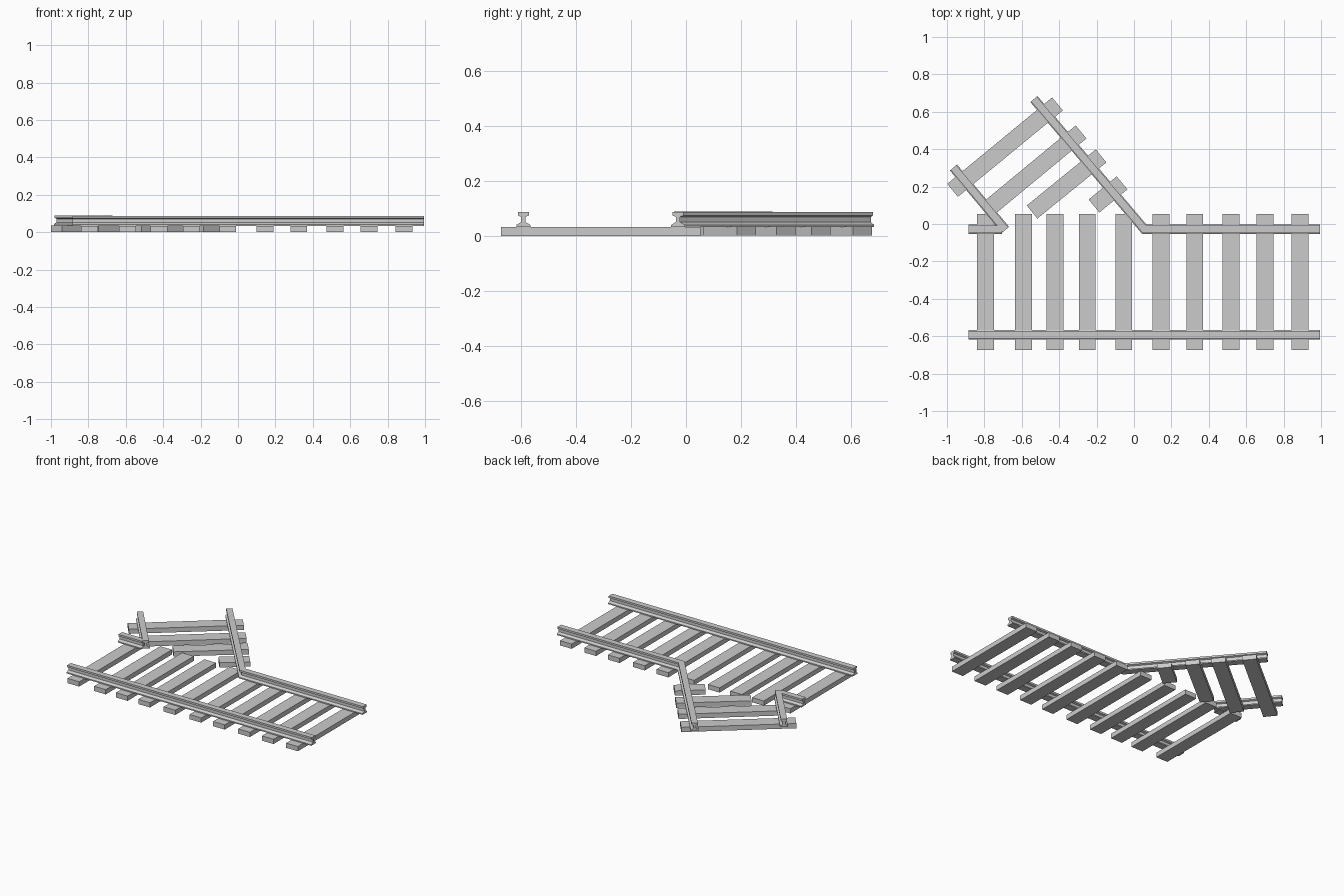
import bpy
import bmesh
from mathutils import Vector

if "Cube" in bpy.data.objects:
    bpy.data.objects.remove(bpy.data.objects["Cube"], do_unlink=True)

grey = bpy.data.materials.new("plain grey")
grey.use_nodes = True
grey.diffuse_color = (0.6, 0.6, 0.6, 1)
grey.node_tree.nodes["Principled BSDF"].inputs["Base Color"].default_value = (0.6, 0.6, 0.6, 1)

# I-shaped rail section: one half as (offset, height), mirrored for the other
HALF = [(0.025, 0.033), (0.025, 0.041), (0.008, 0.051),
        (0.008, 0.070), (0.020, 0.075), (0.020, 0.088)]
SECTION = HALF + [(-x, z) for x, z in reversed(HALF)]


def finish(name, bm):
    bmesh.ops.recalc_face_normals(bm, faces=bm.faces)
    mesh = bpy.data.meshes.new(name)
    bm.to_mesh(mesh)
    bm.free()
    mesh.materials.append(grey)
    obj = bpy.data.objects.new(name, mesh)
    bpy.context.collection.objects.link(obj)
    return obj


def sweep(name, path, section, lift=0.0):
    """Sweep a closed section along a flat path with mitred corners."""
    pts = [Vector(p) for p in path]
    dirs = [(b - a).normalized() for a, b in zip(pts, pts[1:])]
    bm = bmesh.new()
    rings = []
    for i, p in enumerate(pts):
        before, after = dirs[max(i - 1, 0)], dirs[min(i, len(dirs) - 1)]
        mid = (before + after).normalized()
        side = Vector((-mid.y, mid.x)) / mid.dot(after)
        rings.append([bm.verts.new((p.x + side.x * x, p.y + side.y * x, z + lift))
                      for x, z in section])
    n = len(section)
    for a, b in zip(rings, rings[1:]):
        for k in range(n):
            m = (k + 1) % n
            bm.faces.new((a[k], a[m], b[m], b[k]))
    bm.faces.new(rings[0])
    bm.faces.new(rings[-1])
    return finish(name, bm)


# Rails: straight outer rail, bent inner rail, short stub and short branch rail
sweep("outer_rail", [(-0.885, -0.592), (0.995, -0.592)], SECTION)
sweep("bent_inner_rail", [(0.995, -0.029), (0.056, -0.029), (-0.535, 0.668)], SECTION)
sweep("inner_rail_stub", [(-0.885, -0.029), (-0.705, -0.029)], SECTION)
sweep("branch_rail", [(-0.687, -0.031), (-0.965, 0.302)], SECTION, 0.002)

# Sleepers under the straight track
PLANK = [(0.045, 0.0), (0.045, 0.033), (-0.045, 0.033), (-0.045, 0.0)]
for i, x in enumerate([-0.794, -0.59, -0.422, -0.25, -0.055,
                       0.144, 0.325, 0.518, 0.70, 0.887]):
    sweep(f"straight_sleeper_{i + 1}", [(x, -0.674), (x, 0.053)], PLANK)

# Sleepers under the branch, shortening toward the junction
BRANCH = [((-0.409, 0.642), (-0.97, 0.18)),
          ((-0.283, 0.492), (-0.775, 0.085)),
          ((-0.176, 0.364), (-0.545, 0.064)),
          ((-0.064, 0.22), (-0.214, 0.096))]
for i, ends in enumerate(BRANCH):
    sweep(f"branch_sleeper_{i + 1}", ends, PLANK, 0.002)
